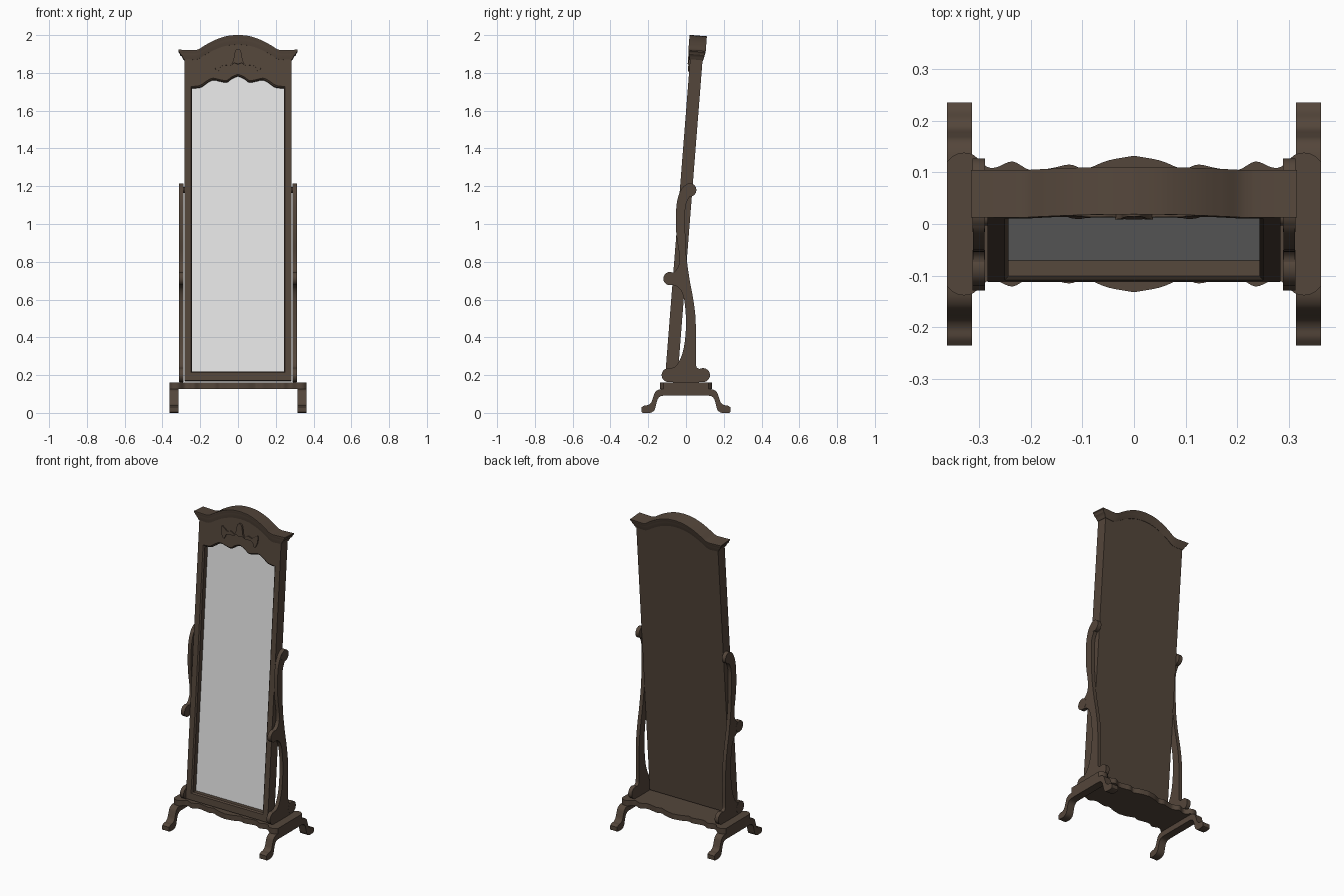
import bpy, bmesh, math

if "Cube" in bpy.data.objects:
    bpy.data.objects.remove(bpy.data.objects["Cube"])

TILT = math.radians(4.5)
BASE_Z = 0.172          # height of the bottom of the tilted frame


def material(name, rgb):
    m = bpy.data.materials.new(name)
    m.diffuse_color = (*rgb, 1)
    m.use_nodes = True
    m.node_tree.nodes["Principled BSDF"].inputs["Base Color"].default_value = m.diffuse_color
    return m


wood = material("dark_wood", (0.088, 0.061, 0.043))
silver = material("mirror_grey", (0.8, 0.8, 0.8))


def smooth(pts, n=5):
    """Catmull-Rom curve through open points."""
    out = []
    for i in range(len(pts) - 1):
        p = [pts[max(i - 1, 0)], pts[i], pts[i + 1], pts[min(i + 2, len(pts) - 1)]]
        for k in range(n):
            t = k / n
            out.append(tuple(0.5 * (2 * b + (c - a) * t + (2 * a - 5 * b + 4 * c - d) * t * t
                                    + (3 * b - a - 3 * c + d) * t ** 3)
                             for a, b, c, d in zip(*p)))
    return out + [pts[-1]]


def finish(name, bm, mat, mirror=(False, False), tilt=False):
    me = bpy.data.meshes.new(name)
    bm.to_mesh(me)
    bm.free()
    me.materials.append(mat)
    ob = bpy.data.objects.new(name, me)
    bpy.context.collection.objects.link(ob)
    if any(mirror):
        mod = ob.modifiers.new("mirror", 'MIRROR')
        mod.use_axis = (mirror[0], mirror[1], False)
    if tilt:
        ob.rotation_euler = (-TILT, 0, 0)
        ob.location = (0, -0.112, BASE_Z)
    return ob


def prism(name, pts, plane, lo, hi, mat=wood, mirror=(True, False), tilt=False):
    """Extrude a 2D outline; walls lying on a mirror plane are left out."""
    axis, place = {'xz': (1, lambda a, b, d: (a, d, b)),
                   'yz': (0, lambda a, b, d: (d, a, b)),
                   'xy': (2, lambda a, b, d: (a, b, d))}[plane]
    bm = bmesh.new()
    v0 = [bm.verts.new(place(a, b, lo)) for a, b in pts]
    v1 = [bm.verts.new(place(a, b, hi)) for a, b in pts]
    cap = bm.faces.new(v0)
    bm.faces.new(v1[::-1])
    for i in range(len(pts)):
        j = (i + 1) % len(pts)
        if any(mirror[k] and abs(v0[i].co[k]) < 1e-6 and abs(v0[j].co[k]) < 1e-6
               for k in (0, 1)):
            continue
        bm.faces.new((v0[j], v0[i], v1[i], v1[j]))
    bm.normal_update()
    if cap.normal[axis] > 0:
        bmesh.ops.reverse_faces(bm, faces=bm.faces)
    return finish(name, bm, mat, mirror, tilt)


def local(pts):
    """World heights to heights along the tilted frame."""
    return [(x, (z - BASE_Z) / math.cos(TILT)) for x, z in pts]


def disc(y, z, r, n=28):
    return [(y + r * math.cos(2 * math.pi * i / n), z + r * math.sin(2 * math.pi * i / n))
            for i in range(n)]


# ---- tilted frame -------------------------------------------------------
def crown_line(drop, half):
    """Arched top line from the centre out to the flat shoulder."""
    pts = smooth([(0, 2.0), (0.06, 1.994), (0.12, 1.974), (0.17, 1.948), (0.205, 1.926), (0.23, 1.919)])
    return [(x, z - drop) for x, z in pts] + [(half, 1.922 - drop)]


def opening(w, bottom, dz):
    top = smooth([(0.242, 1.72), (0.195, 1.726), (0.16, 1.75), (0.13, 1.764),
                  (0.095, 1.757), (0.06, 1.752), (0.03, 1.772), (0, 1.785)])
    return local([(0, bottom), (w, bottom)] + [(x * w / 0.242, z + dz) for x, z in top])


outer = local(crown_line(0.03, 0.284)) + [(0.284, 0), (0, 0)]
hole, inner = opening(0.250, 0.213, 0.008), opening(0.243, 0.220, 0)
prism("mirror_frame", outer + hole, 'xz', 0, 0.06, tilt=True)
prism("back_panel", outer, 'xz', 0.06, 0.066, tilt=True)
prism("mirror_glass", inner, 'xz', 0.038, 0.042, silver, tilt=True)

# inner lip: small slope, then a straight wall back to the glass
bm = bmesh.new()
rows = [[bm.verts.new((x, y, z)) for x, z in line]
        for line, y in ((hole, 0), (inner, 0.008), (inner, 0.039))]
for ra, rb in zip(rows, rows[1:]):
    for i in range(len(ra) - 1):
        bm.faces.new((ra[i], ra[i + 1], rb[i + 1], rb[i]))
bm.normal_update()
bm.faces.ensure_lookup_table()
if bm.faces[0].normal.z < 0:            # the bottom ledge must face up
    bmesh.ops.reverse_faces(bm, faces=bm.faces)
finish("glass_lip", bm, wood, (True, False), True)

# crown moulding: (side overhang, front/back overhang, drop) from top to bottom
profile = [(0.031, 0.013, 0), (0.031, 0.013, 0.007), (0.025, 0.010, 0.014), (0.023, 0.009, 0.022),
           (0.013, 0.007, 0.031), (0.010, 0.005, 0.039), (0.003, 0.002, 0.050), (-0.002, -0.002, 0.050)]
bm = bmesh.new()
rings = []
for side, over, drop in profile:
    half = local(crown_line(drop, 0.284 + side))
    line = [(-x, z) for x, z in half[:0:-1]] + half
    rings.append([bm.verts.new((x, -over, z)) for x, z in line]
                 + [bm.verts.new((x, 0.066 + over, z)) for x, z in line[::-1]])
m = len(rings[0])
for ra, rb in zip(rings, rings[1:]):
    for i in range(m):
        j = (i + 1) % m
        bm.faces.new((ra[j], ra[i], rb[i], rb[j]))
for ring in (rings[0], rings[-1][::-1]):
    for i in range(m // 2 - 1):
        bm.faces.new((ring[i], ring[i + 1], ring[m - 2 - i], ring[m - 1 - i]))
bmesh.ops.recalc_face_normals(bm, faces=bm.faces)
finish("crown_moulding", bm, wood, tilt=True)

# carved ornament: centre shell and side leaves
shell = smooth([(0, 1.925), (0.012, 1.919), (0.02, 1.895), (0.025, 1.865), (0.037, 1.845)]) + \
    [(0.018, 1.852), (0, 1.845)]
prism("carved_shell", local(shell), 'xz', -0.011, 0.002, tilt=True)
leaf = smooth([(0.03, 1.846), (0.06, 1.862), (0.085, 1.856), (0.105, 1.87), (0.124, 1.88), (0.128, 1.86),
               (0.122, 1.828), (0.108, 1.806), (0.098, 1.818), (0.09, 1.835), (0.065, 1.84), (0.042, 1.838)])
prism("carved_leaf", local(leaf), 'xz', -0.007, 0.002, tilt=True)

# ---- side posts ---------------------------------------------------------
X0, X1 = 0.289, 0.312
right_edge = smooth([(0.02, 1.146), (0.002, 1.11), (-0.005, 1.06), (-0.004, 0.95), (0.0, 0.85),
                     (0.008, 0.78), (0.02, 0.7), (0.035, 0.62), (0.049, 0.52), (0.053, 0.4),
                     (0.053, 0.27), (0.06, 0.238), (0.092, 0.23)])
lower_left = smooth([(-0.092, 0.236), (-0.06, 0.243), (-0.035, 0.275), (-0.015, 0.33),
                     (-0.004, 0.4), (0.0, 0.49), (-0.008, 0.59), (-0.025, 0.645),
                     (-0.052, 0.672), (-0.085, 0.677)])
upper_left = smooth([(-0.085, 0.744), (-0.06, 0.748), (-0.038, 0.785), (-0.036, 0.84),
                     (-0.048, 0.92), (-0.054, 1.0), (-0.05, 1.10), (-0.036, 1.16),
                     (-0.012, 1.2), (0.02, 1.215)])
prism("side_post", right_edge + [(0.092, 0.163), (-0.092, 0.163)] + lower_left + upper_left,
      'yz', X0, X1)
for name, y, z, r in [("post_top_knob", 0.02, 1.18, 0.035), ("post_middle_scroll", -0.085, 0.711, 0.035),
                      ("post_front_scroll", -0.092, 0.2, 0.037), ("post_back_scroll", 0.09, 0.2, 0.037)]:
    prism(name, disc(y, z, r), 'yz', X0 - 0.001, X1 + 0.001)
prism("pivot_pin", disc(0.012, 1.18, 0.015, 16), 'yz', 0.275, X0 + 0.005)
prism("post_foot_block", [(-0.07, 0.15), (0.07, 0.15), (0.07, 0.17), (-0.07, 0.17)], 'yz',
      X0 + 0.002, X1 - 0.002)

# ---- base ---------------------------------------------------------------
edge = smooth([(0, 0.132), (0.05, 0.123), (0.085, 0.109), (0.1, 0.107), (0.125, 0.115), (0.16, 0.108),
               (0.2, 0.104), (0.235, 0.121), (0.265, 0.11), (0.285, 0.111), (0.31, 0.133),
               (0.33, 0.138), (0.348, 0.133), (0.362, 0.12)], 4)
prism("base_board", [(0, 0)] + edge + [(0.362, 0)], 'xy', 0.127, 0.16, mirror=(True, True))

leg = [(0, 0.128)] + \
    smooth([(0.12, 0.127), (0.145, 0.123), (0.163, 0.11), (0.173, 0.085), (0.184, 0.055),
            (0.2, 0.042), (0.22, 0.039), (0.235, 0.03)]) + \
    smooth([(0.235, 0.004), (0.225, 0.0), (0.19, 0), (0.168, 0.014), (0.158, 0.045),
            (0.149, 0.074), (0.134, 0.088), (0.11, 0.092)]) + [(0, 0.092)]
prism("curved_leg", leg, 'yz', 0.314, 0.362, mirror=(True, True))

# soft shading on the curves, crisp edges elsewhere
for ob in bpy.context.collection.objects:
    ob.select_set(True)
    bpy.context.view_layer.objects.active = ob
bpy.ops.object.shade_smooth_by_angle(angle=math.radians(30))
